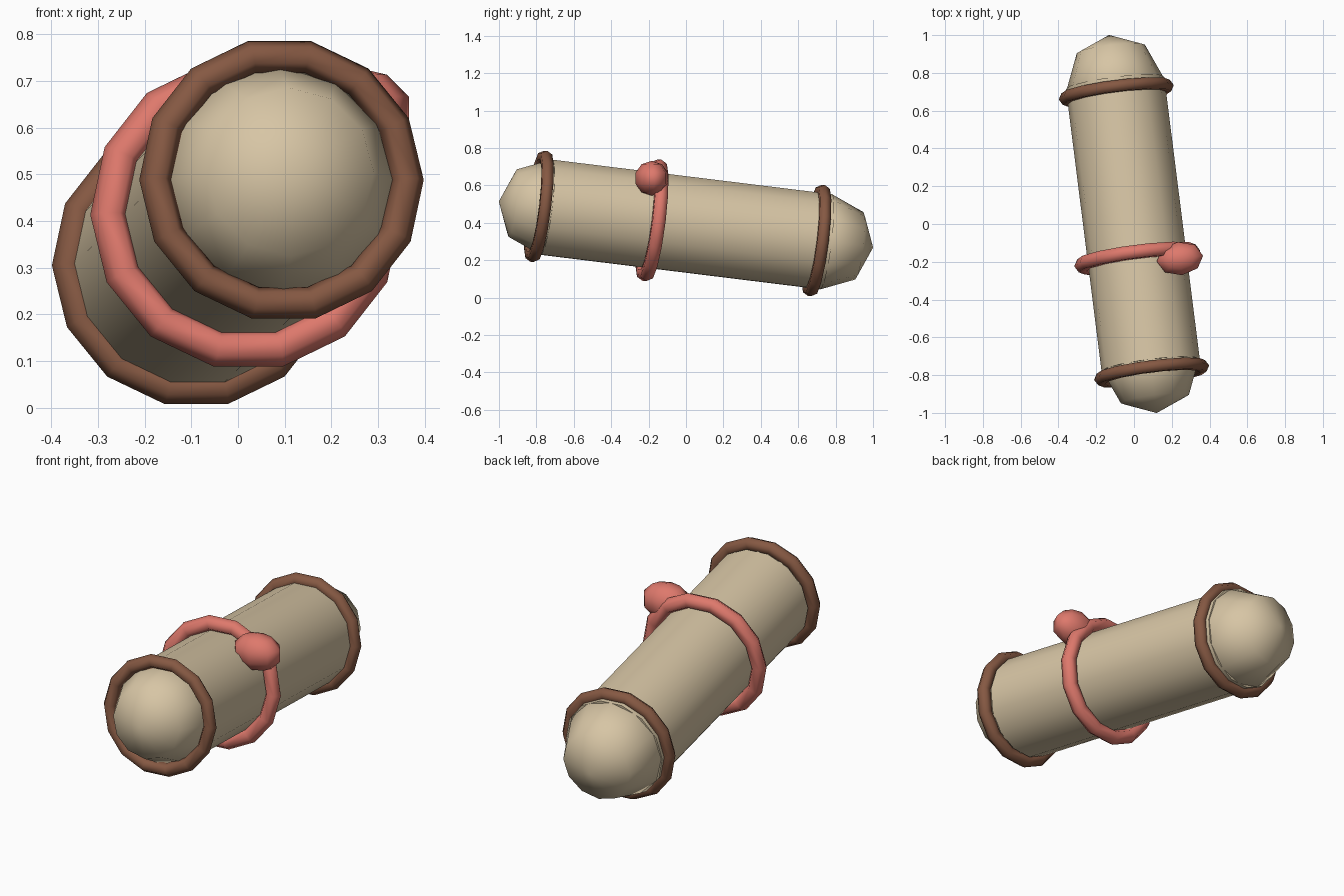
import bpy
import math
from mathutils import Matrix, Vector

if "Cube" in bpy.data.objects:
    bpy.data.objects.remove(bpy.data.objects["Cube"])

# Tilted frame: local z runs along the tube, local x stays level
axis = Vector((-0.126, 1.0, -0.1233)).normalized()
side = axis.cross(Vector((0, 0, 1))).normalized()
up = axis.cross(side)
frame = Matrix((side, up, axis)).transposed().to_4x4()
frame.translation = (-0.006, 0.0, 0.391)


def material(name, color):
    m = bpy.data.materials.new(name)
    m.diffuse_color = (*color, 1.0)
    m.use_nodes = True
    m.node_tree.nodes["Principled BSDF"].inputs["Base Color"].default_value = m.diffuse_color
    return m


parchment = material("parchment", (0.68, 0.56, 0.375))
brown = material("brown", (0.235, 0.098, 0.055))
red = material("coral_red", (0.73, 0.19, 0.15))


def finish(name, mat, matrix, angle=180):
    ob = bpy.context.object
    ob.name = name
    ob.data.materials.append(mat)
    ob.matrix_world = matrix
    bpy.ops.object.shade_smooth_by_angle(angle=math.radians(angle))
    return ob


def along(s):
    return frame @ Matrix.Translation((0, 0, s))


def ring(name, s, major, minor, mat):
    bpy.ops.mesh.primitive_torus_add(major_segments=14, minor_segments=6,
                                     major_radius=major, minor_radius=minor)
    finish(name, mat, along(s))


# Rolled tube
bpy.ops.mesh.primitive_cylinder_add(vertices=14, radius=0.262, depth=1.518)
finish("tube", parchment, frame @ Matrix.Rotation(math.pi / 2, 4, 'Z'), 40)

# Rounded ends
for name, s in (("front_end", -0.759), ("back_end", 0.759)):
    bpy.ops.mesh.primitive_uv_sphere_add(segments=12, ring_count=4, radius=0.257)
    finish(name, parchment, along(s))

# End rings and the tie around the middle
ring("front_ring", -0.799, 0.272, 0.035, brown)
ring("back_ring", 0.708, 0.272, 0.035, brown)
ring("tie_band", -0.185, 0.296, 0.04, red)

# Knot on the tie
bpy.ops.mesh.primitive_uv_sphere_add(segments=8, ring_count=5, radius=1)
knot = (Matrix.Translation((0.243, -0.183, 0.638))
        @ Matrix.Rotation(math.radians(7), 4, 'Z')
        @ Matrix.Diagonal((0.13, 0.093, 0.093, 1)))
finish("tie_knot", red, knot)
